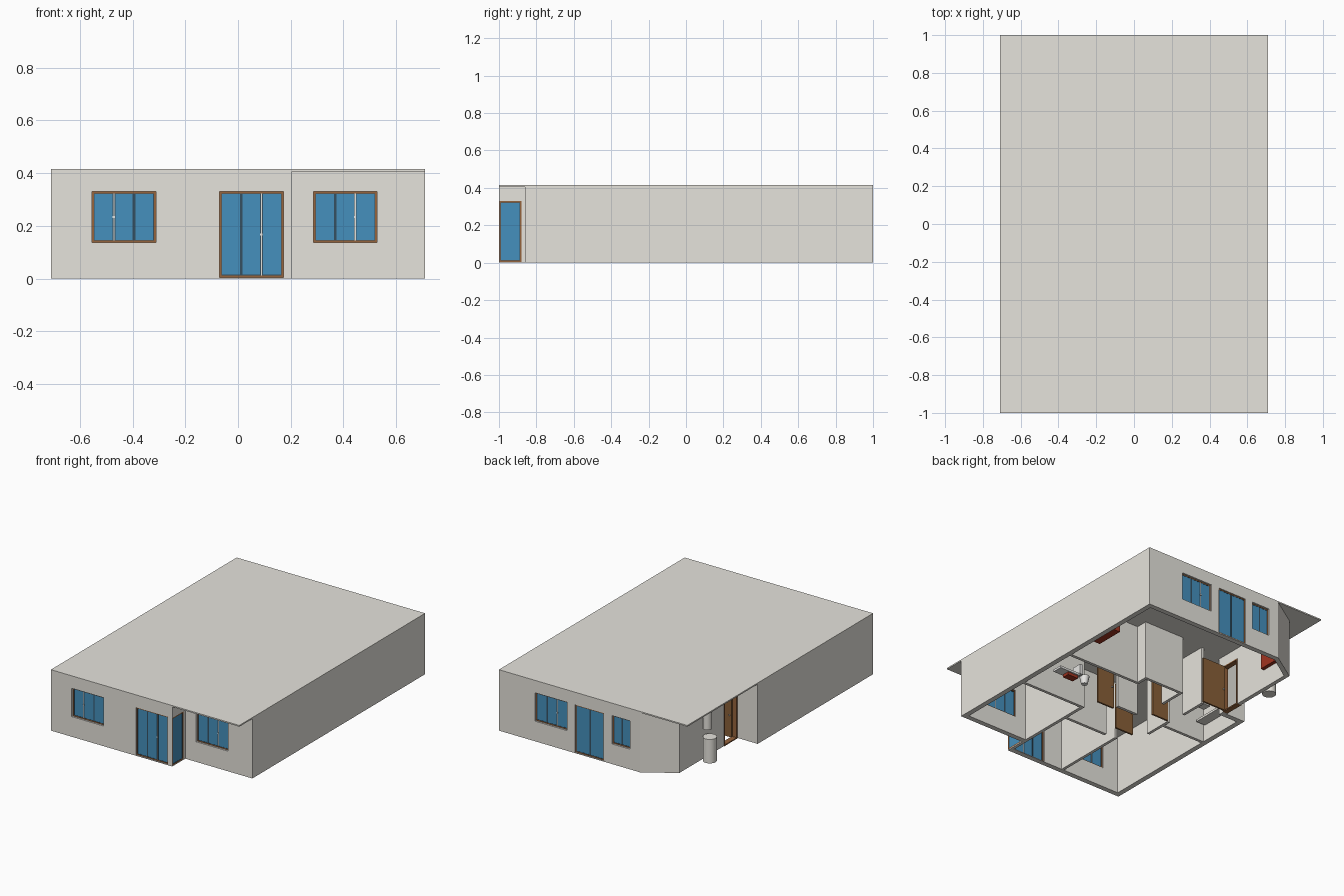
import bpy, bmesh, math
from mathutils import Matrix, Vector

if "Cube" in bpy.data.objects:
    bpy.data.objects.remove(bpy.data.objects["Cube"])

def mat(name, r, g, b):
    m = bpy.data.materials.new(name)
    m.diffuse_color = (r, g, b, 1)
    m.use_nodes = True
    m.node_tree.nodes["Principled BSDF"].inputs["Base Color"].default_value = m.diffuse_color
    return m

MATS = [mat("plaster grey", .79, .77, .715), mat("glass blue", .06, .28, .51),
        mat("frame brown", .30, .125, .045), mat("sash dark", .035, .08, .12),
        mat("door wood", .25, .115, .04), mat("fitting white", .85, .84, .82),
        mat("cabinet red", .36, .035, .015)]
GREY, GLASS, FRAME, SASH, WOOD, WHITE, RED = range(7)
H = .406          # wall height
HEAD = .33        # window and door head height

def finish(name, bm):
    me = bpy.data.meshes.new(name)
    bm.to_mesh(me)
    bm.free()
    for m in MATS:
        me.materials.append(m)
    ob = bpy.data.objects.new(name, me)
    bpy.context.collection.objects.link(ob)
    return ob

def boxes(name, items):
    """One object from boxes (x0, x1, y0, y1, z0, z1, colour)."""
    bm = bmesh.new()
    for x0, x1, y0, y1, z0, z1, c in items:
        M = Matrix.Translation(((x0+x1)/2, (y0+y1)/2, (z0+z1)/2)) @ \
            Matrix.Diagonal((x1-x0, y1-y0, z1-z0, 1))
        r = bmesh.ops.create_cube(bm, size=1, matrix=M)
        for f in {f for v in r["verts"] for f in v.link_faces}:
            f.material_index = c
    return finish(name, bm)

def cylinder(name, x, y, z0, z1, r, c, r2=None):
    bm = bmesh.new()
    bmesh.ops.create_cone(bm, cap_ends=True, segments=24, radius1=r,
                          radius2=r if r2 is None else r2, depth=z1-z0,
                          matrix=Matrix.Translation((x, y, (z0+z1)/2)))
    for f in bm.faces:
        f.material_index = c
        f.smooth = len(f.verts) == 4
    for e in bm.edges:
        e.smooth = all(f.smooth for f in e.link_faces)
    return finish(name, bm)

def oriented(axis, a0, a1, d0, d1, z0, z1, c):
    """Box running along an axis, with depth on the other axis."""
    d0, d1 = sorted((d0, d1))
    return (a0, a1, d0, d1, z0, z1, c) if axis == "x" else (d0, d1, a0, a1, z0, z1, c)

def wall(name, axis, a0, a1, d0, d1, openings=()):
    """Wall with rectangular openings (from, to, sill, head)."""
    parts, pos = [], a0
    for p, q, s, h in sorted(openings):
        if p > pos:
            parts.append(oriented(axis, pos, p, d0, d1, 0, H, GREY))
        if s > 0:
            parts.append(oriented(axis, p, q, d0, d1, 0, s, GREY))
        parts.append(oriented(axis, p, q, d0, d1, h, H, GREY))
        pos = q
    if a1 > pos:
        parts.append(oriented(axis, pos, a1, d0, d1, 0, H, GREY))
    boxes(name, parts)

def surround(axis, a0, a1, d0, d1, z0, z1, w, c):
    return [oriented(axis, a0, a0+w, d0, d1, z0, z1, c),
            oriented(axis, a1-w, a1, d0, d1, z0, z1, c),
            oriented(axis, a0+w, a1-w, d0, d1, z0, z0+w, c),
            oriented(axis, a0+w, a1-w, d0, d1, z1-w, z1, c)]

def glazing(name, axis, a0, a1, z0, z1, face, out, n, pale):
    """Recessed brown frame, n glazed sashes, one pale meeting stile, a handle."""
    inset = .001 if n == 1 else .006 if z0 < .05 else .012
    d = lambda k: face + out*(k - inset)
    w, gap = .007, .005
    p = surround(axis, a0, a1, d(-.018), d(0), z0, z1, w, FRAME)
    step = (a1-a0-2*w)/n
    for i in range(n):
        s0, s1 = a0+w+i*step, a0+w+(i+1)*step
        if i:
            col = GREY if i == pale else SASH
            p.append(oriented(axis, s0-gap/2, s0+gap/2, d(-.012), d(-.002), z0+w, z1-w, col))
        if i == pale and i:
            zc = (z0+z1)/2
            p.append(oriented(axis, s0-.005, s0+.003, d(-.002), d(.003), zc-.004, zc+.004, WHITE))
        l, r = s0+(gap/2 if i else 0), s1-(gap/2 if i < n-1 else 0)
        p += surround(axis, l, r, d(-.012), d(-.001), z0+w, z1-w, .0025, SASH)
        p.append(oriented(axis, l+.0025, r-.0025, d(-.01), d(-.002),
                          z0+w+.0025, z1-w-.0025, GLASS))
    boxes(name, p)

# Flat roof over the full footprint
boxes("roof_slab", [(-.71, .71, -1, 1, H, .415, GREY)])

# Outer walls with their openings: (name, from, to, sill, panes, pale stile)
T = .035
front_left = [("front_left_window", -.553, -.312, .137, 3, 1),
              ("front_door", -.07, .172, .005, 3, 2)]
front_right = [("front_right_window", .287, .527, .137, 3, 2)]
back = [("back_window", .196, .438, .137, 3, 1), ("back_door", -.083, .136, .005, 2, 0),
        ("back_small_window", -.28, -.143, .137, 2, 0)]
side = [("recess_door", -.998, -.88, .005, 1, 0)]

for name, axis, a0, a1, face, out, ops in (
        ("front_left_wall", "x", -.71, .183, -1, -1, front_left),
        ("front_right_wall", "x", .205, .71, -.86, -1, front_right),
        ("back_wall", "x", -.355, .71, 1, 1, back),
        ("recess_wall", "y", -1, -.86, .205, 1, side)):
    depth = T if name != "recess_wall" else .022
    wall(name, axis, a0, a1, face, face-out*depth, [(o[1], o[2], o[3], HEAD) for o in ops])
    for nm, p, q, s, n, pale in ops:
        glazing(nm, axis, p, q, s, HEAD, face, out, n, pale)

wall("right_wall", "y", -.86, 1, .71-T, .71)
wall("left_wall", "y", -1, .243, -.71, -.71+T)
wall("porch_end_wall", "x", -.71, -.53, .243-T, .243)
wall("porch_side_wall", "y", .243, .868, -.558, -.53, [(.25, .39, 0, HEAD)])

# Angled wall across the back corner
bm = bmesh.new()
pts = [(-.355, 1), (-.558, .868), (-.53, .848), (-.355, .965)]
f = bm.faces.new([bm.verts.new((x, y, 0)) for x, y in pts])
r = bmesh.ops.extrude_face_region(bm, geom=[f])
bmesh.ops.translate(bm, vec=Vector((0, 0, H)),
                    verts=[v for v in r["geom"] if isinstance(v, bmesh.types.BMVert)])
bmesh.ops.recalc_face_normals(bm, faces=bm.faces)
finish("angled_corner_wall", bm)

# Interior partitions
for name, axis, a0, a1, d0, d1, ops in (
        ("right_bedroom_side", "y", -.86, -.27, .183, .205, ()),
        ("right_bedroom_back", "x", .205, .70, -.29, -.27, ()),
        ("middle_bedroom_side", "y", -.98, -.44, -.23, -.21, ()),
        ("middle_bedroom_back", "x", -.14, .183, -.46, -.44, ()),
        ("left_bedroom_back", "x", -.68, -.355, -.14, -.12, ()),
        ("left_bedroom_side", "y", -.27, -.07, -.355, -.335, ()),
        ("hall", "x", -.13, .03, -.14, -.12, ()),
        ("living_room", "x", .13, .68, .17, .19, ()),
        ("living_step", "y", .17, .27, .11, .13, ()),
        ("living_step_back", "x", -.18, .11, .25, .27, ()),
        ("living_end", "y", .08, .25, -.18, -.16, ()),
        ("kitchen_side", "y", .06, .25, -.37, -.35, ())):
    wall(name + "_partition", axis, a0, a1, d0, d1, ops)

# Open door leaves with knobs
for name, x0, x1, y in (("entrance", -.53, -.352, .262), ("bedroom", .03, .16, -.17),
                        ("bathroom", -.28, -.14, -.35), ("hall", -.335, -.21, -.07)):
    boxes(name + "_door_leaf", [(x0, x1, y-.006, y+.006, .005, HEAD-.005, WOOD),
                                (x0+.01, x0+.018, y-.014, y+.014, .15, .158, WHITE)])
boxes("entrance_door_frame", surround("y", .25, .39, -.562, -.526, 0, HEAD, .008, FRAME))

# Tanks beside the porch wall
cylinder("lower_tank", -.607, .61, 0, .163, .044, GREY)
cylinder("upper_tank", -.592, .615, .217, .385, .028, GREY)

# Bathroom, kitchen and living room fittings
cylinder("toilet_bowl", .36, -.06, .01, .065, .02, WHITE, .032)
boxes("toilet_cistern", [(.40, .425, -.095, -.025, .05, .12, WHITE)])
boxes("bathroom_cabinet", [(.44, .52, -.08, -.03, .01, .03, RED),
                           (.43, .59, -.09, -.02, .03, .045, WHITE)])
boxes("kitchen_counter", [(-.67, -.60, -.10, .20, .11, .125, GREY),
                          (-.66, -.61, .0, .09, .125, .13, SASH)])
boxes("wash_basin", [(-.53, -.46, .06, .12, .10, .12, GREY)])
boxes("wall_cabinet", [(-.53, -.505, .65, .78, .13, .25, RED)])
boxes("low_cabinet", [(.62, .67, .40, .60, .005, .07, RED)])
